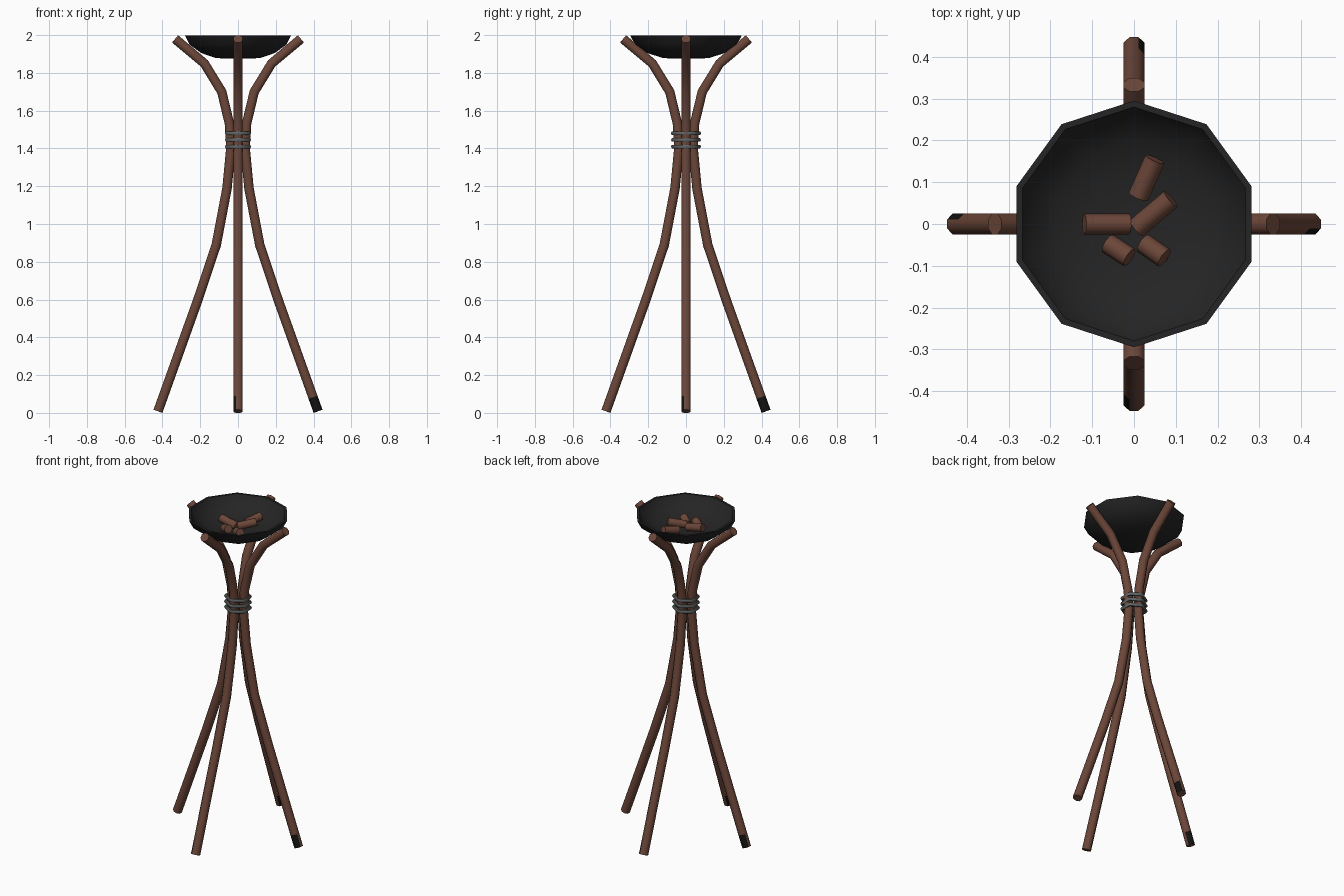
import bpy, bmesh, math
from mathutils import Vector, Matrix

if "Cube" in bpy.data.objects:
    bpy.data.objects.remove(bpy.data.objects["Cube"])


def material(name, rgb):
    m = bpy.data.materials.new(name)
    m.diffuse_color = (*rgb, 1)
    m.use_nodes = True
    m.node_tree.nodes["Principled BSDF"].inputs["Base Color"].default_value = m.diffuse_color
    return m


WOOD = material("brown wood", (0.15, 0.062, 0.041))
BLACK = material("black mark", (0.006, 0.006, 0.006))
IRON = material("dark iron", (0.018, 0.018, 0.018))
WIRE = material("grey wire", (0.12, 0.13, 0.13))


def finish(name, bm, mats, angle=50):
    bmesh.ops.recalc_face_normals(bm, faces=bm.faces)
    me = bpy.data.meshes.new(name)
    bm.to_mesh(me)
    bm.free()
    for m in mats:
        me.materials.append(m)
    ob = bpy.data.objects.new(name, me)
    bpy.context.collection.objects.link(ob)
    bpy.ops.object.select_all(action='DESELECT')
    ob.select_set(True)
    bpy.context.view_layer.objects.active = ob
    bpy.ops.object.shade_smooth_by_angle(angle=math.radians(angle))
    return ob


def lathe(bm, profile, sides, start, closed=False):
    """Spin (radius, z) points round z; radius 0 is a pole."""
    rings = []
    for r, z in profile:
        if r == 0:
            rings.append([bm.verts.new((0, 0, z))] * sides)
        else:
            rings.append([bm.verts.new((r * math.cos(start + math.tau * i / sides),
                                        r * math.sin(start + math.tau * i / sides), z))
                          for i in range(sides)])
    pairs = list(zip(rings, rings[1:]))
    if closed:
        pairs.append((rings[-1], rings[0]))
    for a, b in pairs:
        for i in range(sides):
            j = (i + 1) % sides
            bm.faces.new(list(dict.fromkeys((a[i], a[j], b[j], b[i]))))


# Bent leg poles: eight-sided tubes in a vertical plane, four turns
PATH = [(0.424, 0.0085), (0.397, 0.083), (0.212, 0.60), (0.115, 0.89), (0.058, 1.19),
        (0.038, 1.40), (0.045, 1.53), (0.086, 1.70), (0.178, 1.85), (0.333, 1.98)]
RADIUS, SIDES = 0.025, 8


def leg(name, turn):
    bm = bmesh.new()
    pts = [Vector((r, 0, z)) for r, z in PATH]
    side = Vector((0, -1, 0))
    rad = RADIUS / math.cos(math.pi / SIDES)
    rings = []
    for k, p in enumerate(pts):
        t = (pts[min(k + 1, len(pts) - 1)] - pts[max(k - 1, 0)]).normalized()
        n = t.cross(side)
        ang = [math.tau * (i + 0.5) / SIDES for i in range(SIDES)]
        rings.append([bm.verts.new(p + (side * math.cos(a) + n * math.sin(a)) * rad) for a in ang])
    bm.faces.new(rings[0])
    bm.faces.new(rings[-1])
    for k in range(len(rings) - 1):
        a, b = rings[k], rings[k + 1]
        for i in range(SIDES):
            j = (i + 1) % SIDES
            f = bm.faces.new((a[i], a[j], b[j], b[i]))
            # dark mark on one side of the foot
            mid = sum((v.co.y for v in f.verts)) / 4
            if k == 0 and mid < -0.01:
                f.material_index = 1
    bmesh.ops.rotate(bm, verts=bm.verts, matrix=Matrix.Rotation(turn, 3, 'Z'))
    finish(name, bm, [WOOD, BLACK])


for name, q in (("right_leg", 0), ("back_leg", 1), ("left_leg", 2), ("front_leg", 3)):
    leg(name, q * math.pi / 2)

# Ten-sided fire bowl with a thin wall
bm = bmesh.new()
lathe(bm, [(0, 1.875), (0.12, 1.878), (0.205, 1.905), (0.27, 1.95), (0.295, 1.998),
           (0.28, 1.998), (0.257, 1.957), (0.195, 1.917), (0.11, 1.895), (0, 1.893)],
      10, math.pi / 2)
finish("fire_bowl", bm, [IRON])

# Wire bindings round the waist: hexagonal rings
for k, z in enumerate((1.41, 1.445, 1.48)):
    bm = bmesh.new()
    section = [(0.07 + 0.01 * math.cos(math.tau * i / 6), z + 0.011 * math.sin(math.tau * i / 6))
               for i in range(6)]
    lathe(bm, section, 6, math.pi / 2, closed=True)
    finish(f"binding_ring_{k + 1}", bm, [WIRE], 65)

# Firewood: x, y, z, heading, tilt, length
LOGS = [(0.03, 0.11, 1.932, 66, 12, 0.10),
        (0.047, 0.025, 1.94, 40, 12, 0.11),
        (-0.065, 0.0, 1.932, 0, -12, 0.11),
        (-0.037, -0.063, 1.922, -33, 18, 0.065),
        (0.047, -0.063, 1.922, -35, 18, 0.065)]
for k, (x, y, z, heading, tilt, length) in enumerate(LOGS):
    bm = bmesh.new()
    m = (Matrix.Translation((x, y, z)) @ Matrix.Rotation(math.radians(heading), 4, 'Z')
         @ Matrix.Rotation(math.radians(90 - tilt), 4, 'Y'))
    bmesh.ops.create_cone(bm, cap_ends=True, segments=8, radius1=0.025, radius2=0.025,
                          depth=length, matrix=m)
    finish(f"firewood_{k + 1}", bm, [WOOD])
